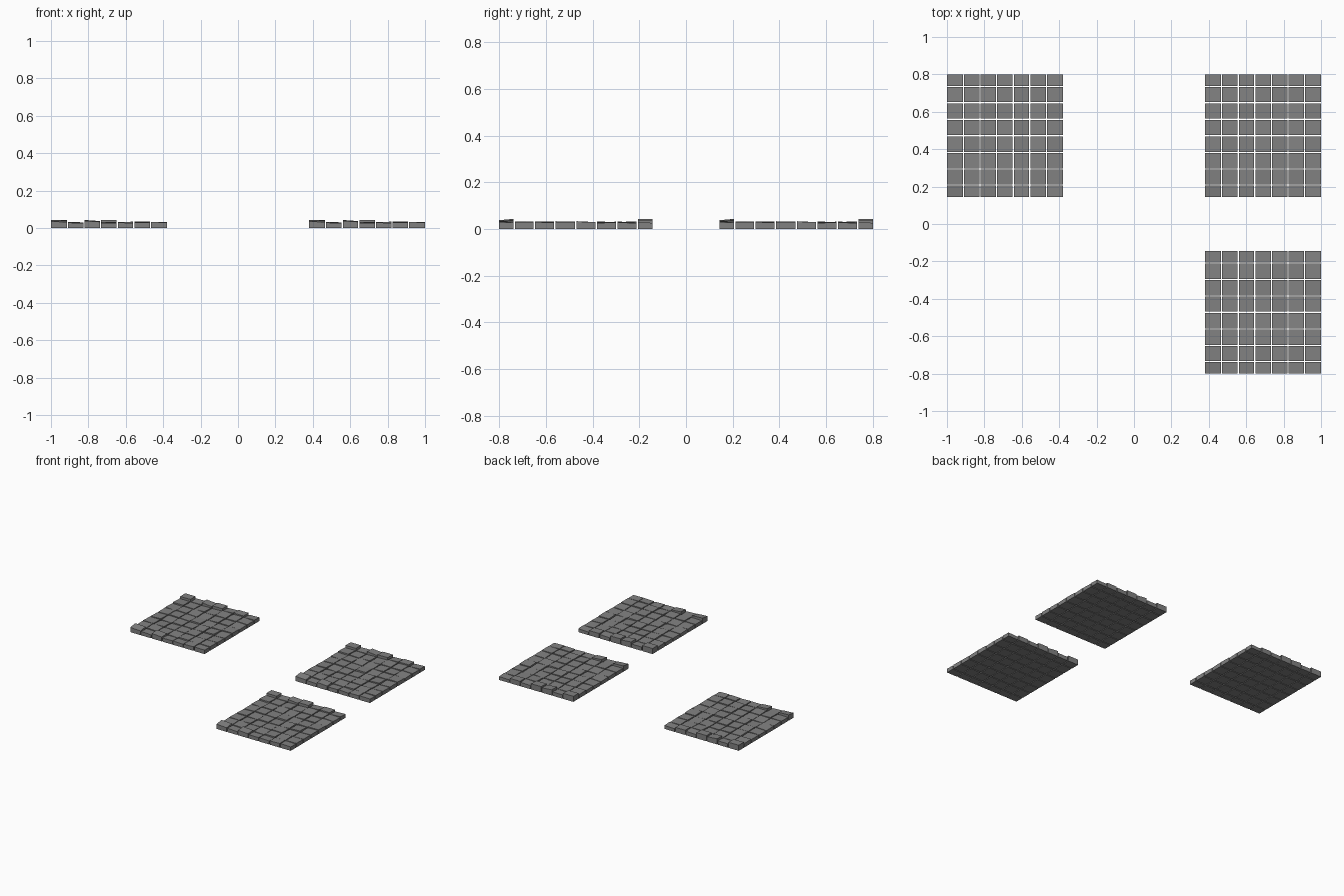
import bpy, bmesh, random

if "Cube" in bpy.data.objects:
    bpy.data.objects.remove(bpy.data.objects["Cube"])

# stone colour
stone = bpy.data.materials.new("grey_stone")
stone.diffuse_color = (0.22, 0.22, 0.22, 1)
stone.use_nodes = True
stone.node_tree.nodes["Principled BSDF"].inputs["Base Color"].default_value = stone.diffuse_color

X0, X1, COLS = -0.31, 0.31, 7
ROW_EDGES = [-0.328, -0.264, -0.178, -0.09, 0.0, 0.088, 0.176, 0.264, 0.328]
GAP = 0.003

# raised or tilted slabs: (column, row) -> front/left, front/right, back/left, back/right heights
special = {(0, 0): (0.036, 0.031, 0.044, 0.040), (2, 0): (0.038, 0.033, 0.043, 0.037),
           (0, 7): (0.042,) * 4, (2, 7): (0.043, 0.036, 0.043, 0.036), (3, 7): (0.043,) * 4,
           (5, 7): (0.036,) * 4}


def slab(bm, x0, x1, y0, y1, tops):
    """One separate paving stone with a tilted top."""
    b = [bm.verts.new((x, y, 0.003)) for x, y in ((x0, y0), (x1, y0), (x1, y1), (x0, y1))]
    fl, fr, bl, br = tops
    t = [bm.verts.new((x, y, z)) for x, y, z in
         ((x0, y0, fl), (x1, y0, fr), (x1, y1, br), (x0, y1, bl))]
    bm.faces.new(b[::-1])
    bm.faces.new(t)
    for i in range(4):
        j = (i + 1) % 4
        bm.faces.new((b[i], b[j], t[j], t[i]))


random.seed(4)
bm = bmesh.new()
w = (X1 - X0) / COLS
for r in range(8):
    for c in range(COLS):
        h = random.uniform(0.026, 0.031)
        dx, dy = random.uniform(-0.002, 0.002), random.uniform(-0.002, 0.002)
        tops = special.get((c, r), (h - dx - dy, h + dx - dy, h - dx + dy, h + dx + dy))
        slab(bm, X0 + c * w + (GAP if c else 0), X0 + (c + 1) * w - (GAP if c < COLS - 1 else 0),
             ROW_EDGES[r] + (GAP if r else 0), ROW_EDGES[r + 1] - (GAP if r < 7 else 0), tops)
for v in bm.verts:
    if v.co.z < 0.004:
        v.co.z = 0.0
mesh = bpy.data.meshes.new("paving_patch")
bm.to_mesh(mesh)
bm.free()
mesh.materials.append(stone)

# three identical patches
for name, x, y in (("paving_back_left", -0.69, 0.472), ("paving_back_right", 0.69, 0.472),
                   ("paving_front_right", 0.69, -0.472)):
    ob = bpy.data.objects.new(name, mesh)
    ob.location = (x, y, 0)
    bpy.context.collection.objects.link(ob)
